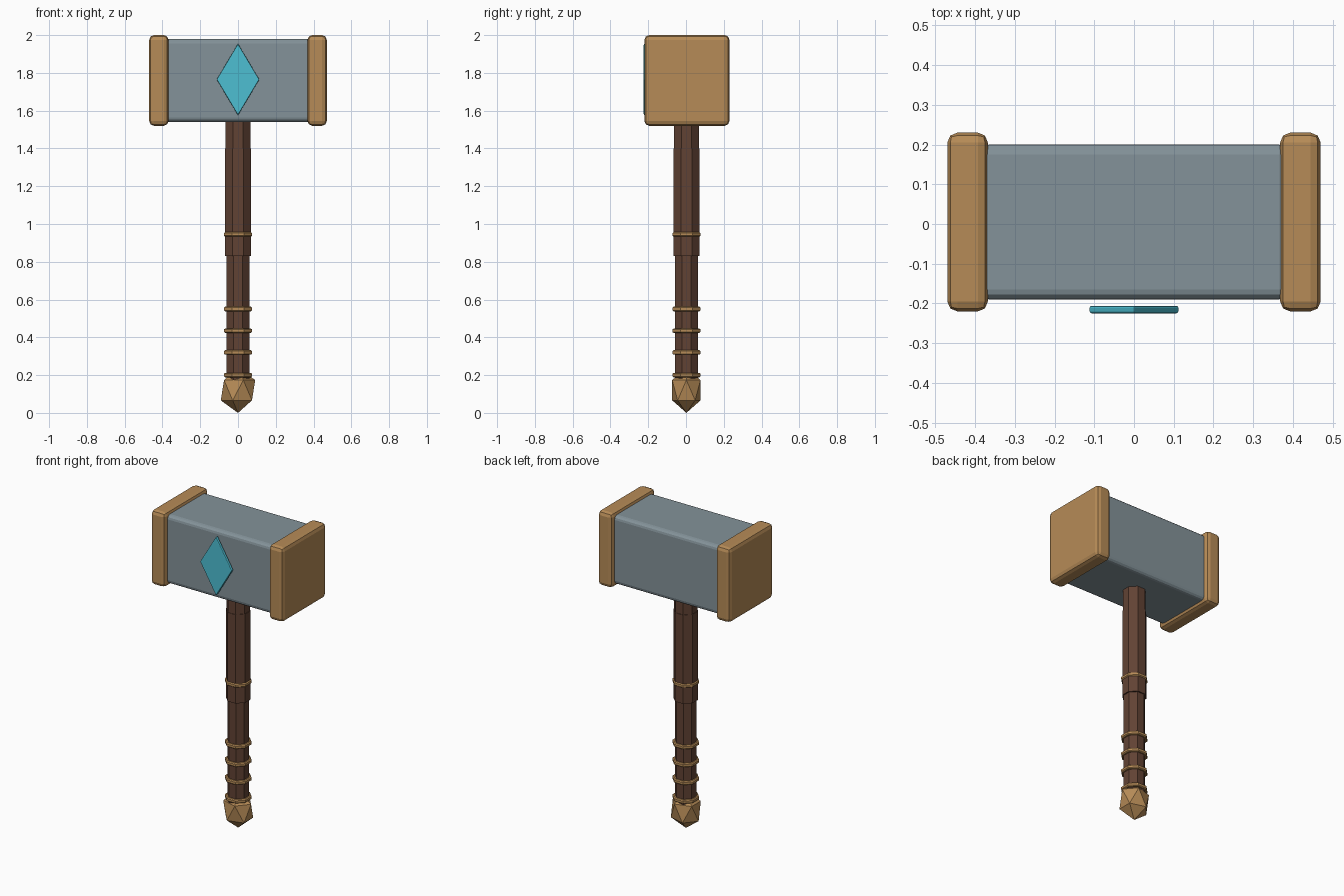
import bpy
import bmesh
import math
from mathutils import Matrix

if "Cube" in bpy.data.objects:
    bpy.data.objects.remove(bpy.data.objects["Cube"])

CY = 0.005  # depth centre of head and handle


def material(name, r, g, b):
    m = bpy.data.materials.new(name)
    m.diffuse_color = (r, g, b, 1)
    m.use_nodes = True
    m.node_tree.nodes["Principled BSDF"].inputs["Base Color"].default_value = m.diffuse_color
    return m


STEEL = material("steel", 0.23, 0.29, 0.32)
BRASS = material("brass", 0.47, 0.26, 0.095)
WOOD = material("wood", 0.12, 0.055, 0.034)
CRYSTAL = material("crystal", 0.075, 0.52, 0.65)


def finish(name, bm, mat, bevel=0, segments=1):
    bmesh.ops.recalc_face_normals(bm, faces=bm.faces)
    me = bpy.data.meshes.new(name)
    bm.to_mesh(me)
    bm.free()
    me.materials.append(mat)
    ob = bpy.data.objects.new(name, me)
    bpy.context.collection.objects.link(ob)
    if bevel:
        mod = ob.modifiers.new("bevel", 'BEVEL')
        mod.width = bevel
        mod.segments = segments
        mod.limit_method = 'NONE'
    return ob


def box(name, centre, size, mat, bevel, segments):
    bm = bmesh.new()
    bmesh.ops.create_cube(bm, size=1, matrix=Matrix.Translation(centre) @ Matrix.Diagonal((*size, 1)))
    return finish(name, bm, mat, bevel, segments)


def turned(name, profile, mat, sides=8):
    """Stack of flat-sided rings from (half width, z) pairs."""
    bm = bmesh.new()
    rings = []
    for half, z in profile:
        r = half / math.cos(math.pi / sides)
        angles = [(i + 0.5) * math.tau / sides for i in range(sides)]
        rings.append([bm.verts.new((r * math.cos(a), CY / 2 + r * math.sin(a), z)) for a in angles])
    for lo, hi in zip(rings, rings[1:]):
        for i in range(sides):
            j = (i + 1) % sides
            bm.faces.new((lo[i], lo[j], hi[j], hi[i]))
    bm.faces.new(rings[0][::-1])
    bm.faces.new(rings[-1])
    return finish(name, bm, mat)


# Head block and striking caps
box("head_block", (0, CY, 1.76), (0.78, 0.39, 0.44), STEEL, 0.025, 3)
for side, label in ((-1, "left"), (1, "right")):
    box("striking_cap_" + label, (side * 0.419, CY, 1.76), (0.102, 0.45, 0.48), BRASS, 0.025, 2)

# Diamond crystal floating just in front of the head
bm = bmesh.new()
outline = [(0.113, 1.765), (0, 1.955), (-0.113, 1.765), (0, 1.575)]
face = bm.faces.new([bm.verts.new((x, -0.225, z)) for x, z in outline])
ext = bmesh.ops.extrude_face_region(bm, geom=[face])
bmesh.ops.translate(bm, vec=(0, 0.019, 0), verts=[v for v in ext["geom"] if isinstance(v, bmesh.types.BMVert)])
finish("crystal", bm, CRYSTAL, 0.005, 2)

# Handle: thicker shaft above, slimmer grip below
turned("shaft", [(0.068, 0.83), (0.068, 1.40), (0.065, 1.40), (0.065, 1.56)], WOOD)
turned("grip", [(0.060, 0.16), (0.060, 0.85)], WOOD)

# Brass bands
for i, z in enumerate((0.2, 0.32, 0.435, 0.55, 0.945)):
    turned(f"band_{i + 1}", [(0.068, z - 0.012), (0.074, z - 0.007), (0.074, z + 0.007), (0.068, z + 0.012)], BRASS)

# Faceted pommel
bm = bmesh.new()
bmesh.ops.create_icosphere(bm, subdivisions=1, radius=1,
                           matrix=Matrix.Translation((0, 0.002, 0.12)) @ Matrix.Diagonal((0.102, 0.088, 0.12, 1)))
finish("pommel", bm, BRASS)
